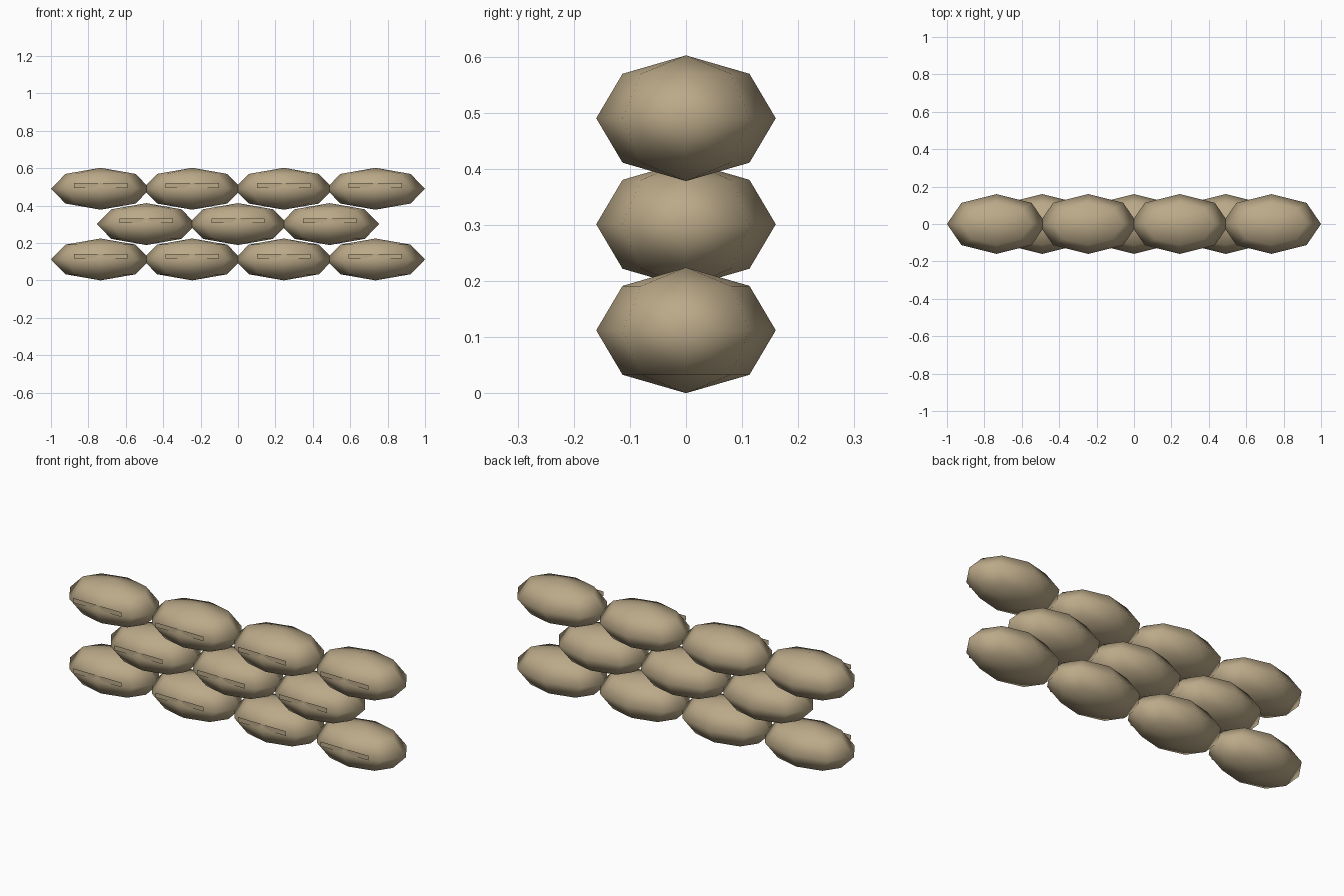
import bpy, bmesh
from mathutils import Matrix, Vector

if "Cube" in bpy.data.objects:
    bpy.data.objects.remove(bpy.data.objects["Cube"])

RADII = Vector((0.265, 0.16, 0.112))   # half sizes of one bag
PITCH_X, PITCH_Z = 0.49, 0.189         # spacing between bags and rows

tan = bpy.data.materials.new("tan_burlap")
tan.diffuse_color = (0.50, 0.40, 0.25, 1)
tan.use_nodes = True
tan.node_tree.nodes["Principled BSDF"].inputs["Base Color"].default_value = tan.diffuse_color


def make_mesh(name, bm, smooth):
    mesh = bpy.data.meshes.new(name)
    for f in bm.faces:
        f.smooth = smooth
    bm.to_mesh(mesh)
    bm.free()
    mesh.materials.append(tan)
    return mesh


# Bag: coarse rounded body, stretched along x
bm = bmesh.new()
bmesh.ops.create_uvsphere(bm, u_segments=8, v_segments=4, radius=1,
                          matrix=Matrix.Diagonal((*RADII, 1)))
bag_mesh = make_mesh("sandbag", bm, True)

# Seam flap: flat upright strip on the front of each bag
bm = bmesh.new()
strip = [(-0.143, 0.005), (0.143, 0.005), (0.143, 0.030), (-0.143, 0.030)]
bm.faces.new([bm.verts.new((x, -0.146, z)) for x, z in strip])
flap_mesh = make_mesh("seam_flap", bm, False)

# Three staggered rows: four, three and four bags
for row, count in enumerate((4, 3, 4)):
    for i in range(count):
        loc = ((i - (count - 1) / 2) * PITCH_X, 0, RADII.z + row * PITCH_Z)
        for name, mesh in (("sandbag", bag_mesh), ("seam_flap", flap_mesh)):
            ob = bpy.data.objects.new(f"{name}_{row + 1}_{i + 1}", mesh)
            ob.location = loc
            bpy.context.collection.objects.link(ob)
